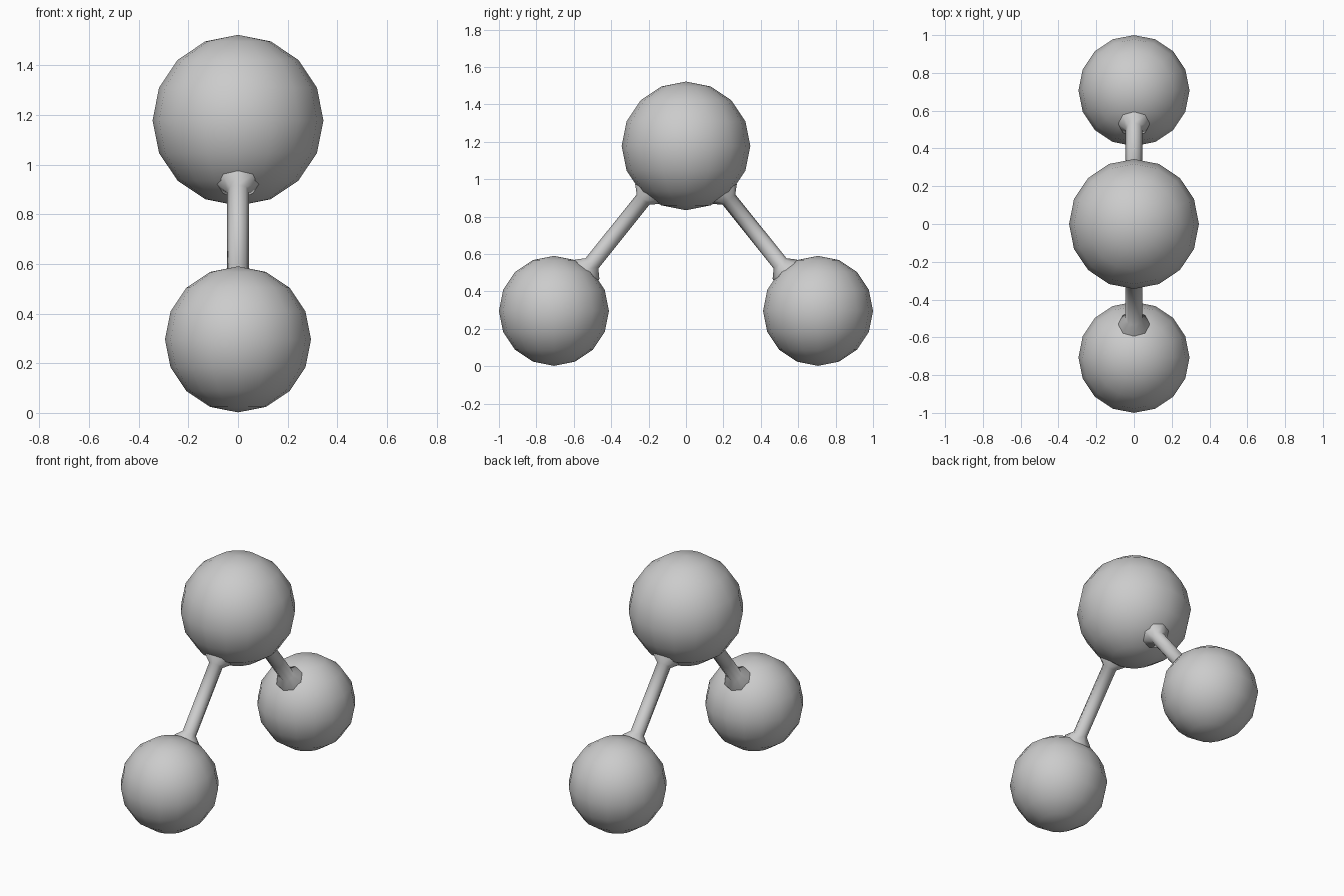
import bpy
import bmesh
import math
from mathutils import Vector, Matrix

cube = bpy.data.objects.get("Cube")
if cube:
    bpy.data.objects.remove(cube, do_unlink=True)

# One light grey material for the whole model
GREY = (0.6, 0.6, 0.6, 1.0)
grey = bpy.data.materials.new("light_grey")
grey.use_nodes = True
grey.diffuse_color = GREY
grey.node_tree.nodes["Principled BSDF"].inputs["Base Color"].default_value = GREY

SMALL_R, LARGE_R = 0.294, 0.344
TOP = Vector((0, 0, 1.178))


def add_part(name, bm, place, smooth_angle):
    mesh = bpy.data.meshes.new(name)
    bmesh.ops.recalc_face_normals(bm, faces=bm.faces)
    bm.to_mesh(mesh)
    bm.free()
    mesh.materials.append(grey)
    obj = bpy.data.objects.new(name, mesh)
    obj.matrix_world = place
    bpy.context.collection.objects.link(obj)
    bpy.ops.object.select_all(action='DESELECT')
    obj.select_set(True)
    bpy.context.view_layer.objects.active = obj
    bpy.ops.object.shade_smooth_by_angle(angle=math.radians(smooth_angle))
    return obj


def ball(name, centre, radius):
    bm = bmesh.new()
    bmesh.ops.create_uvsphere(bm, u_segments=16, v_segments=8, radius=radius)
    return add_part(name, bm, Matrix.Translation(centre), 60)


def rod(name, start, end, sides=8):
    # Lathed rod with a flared collar where it meets each ball
    axis = end - start
    length = axis.length
    profile = [(0.2, 0.083), (0.285, 0.083), (0.325, 0.044),
               (length - 0.367, 0.044), (length - 0.33, 0.084), (length - 0.25, 0.084)]
    bm = bmesh.new()
    rings = []
    for along, radius in profile:
        rings.append([bm.verts.new((radius * math.cos(a), radius * math.sin(a), along))
                      for a in (math.tau * i / sides for i in range(sides))])
    for low, high in zip(rings, rings[1:]):
        for i in range(sides):
            j = (i + 1) % sides
            bm.faces.new((low[i], low[j], high[j], high[i]))
    bm.faces.new(rings[0])
    bm.faces.new(rings[-1])
    turn = axis.to_track_quat('Z', 'Y').to_matrix().to_4x4()
    return add_part(name, bm, Matrix.Translation(start) @ turn, 50)


# Large ball on top, then a small ball and rod at front and back
ball("large_ball", TOP, LARGE_R)
for side, sign in (("front", -1), ("back", 1)):
    centre = Vector((0, sign * (1 - SMALL_R), 0.296))
    ball(side + "_small_ball", centre, SMALL_R)
    rod(side + "_rod", centre, TOP)
